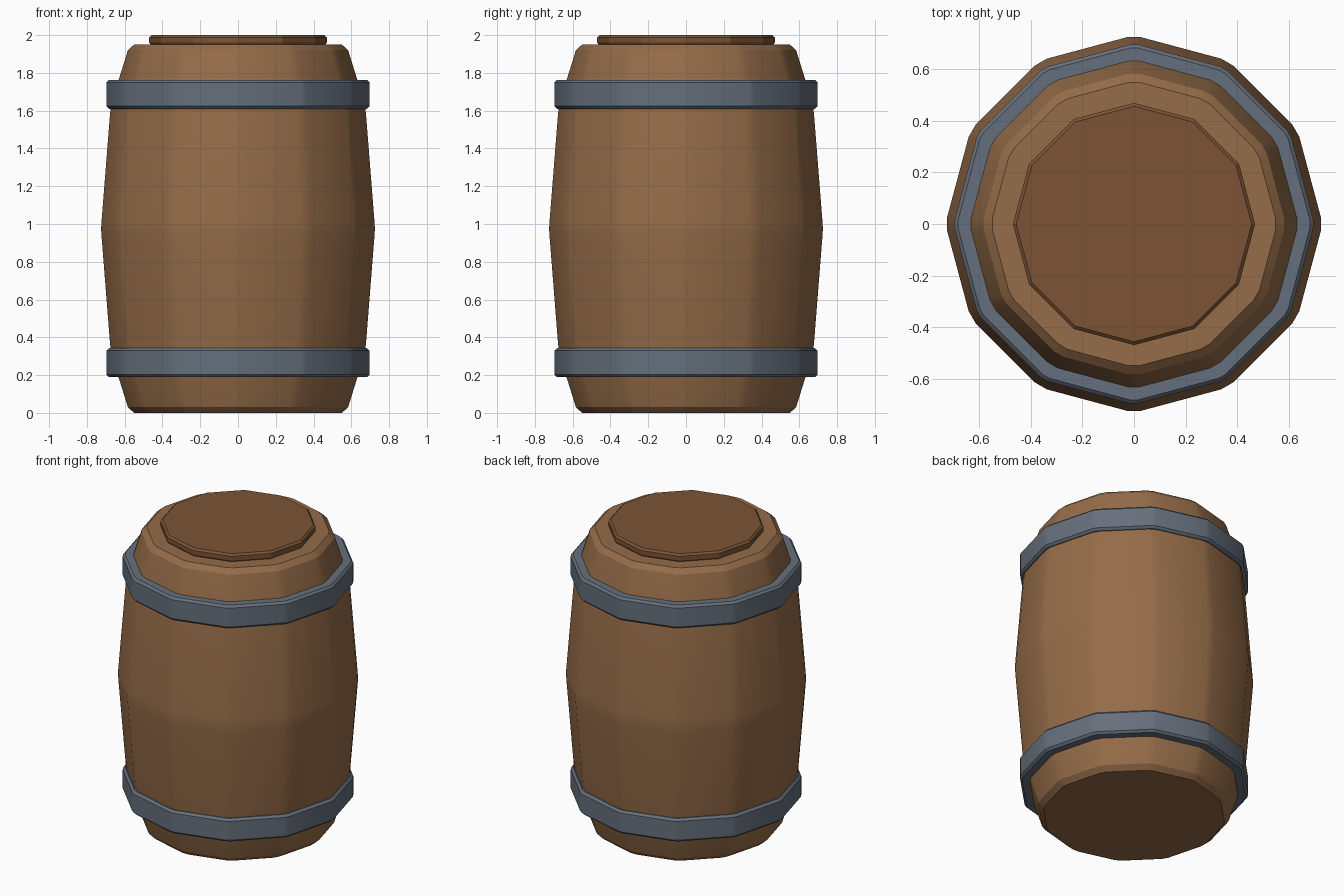
import bpy, bmesh, math

if "Cube" in bpy.data.objects:
    bpy.data.objects.remove(bpy.data.objects["Cube"])


def material(name, rgb):
    m = bpy.data.materials.new(name)
    m.diffuse_color = (*rgb, 1)
    m.use_nodes = True
    m.node_tree.nodes["Principled BSDF"].inputs["Base Color"].default_value = m.diffuse_color
    return m


def lathe(name, profile, mat, cut=0.0, closed=False, sides=12):
    """Spin (radius, z) points around z; cut = half-angle of the chamfered corners."""
    bm = bmesh.new()
    angles = []
    for i in range(sides):
        a = math.tau * i / sides
        c = math.radians(cut)
        angles += [a - c, a + c] if cut else [a]
    k = 1 / math.cos(math.radians(cut))
    rings = [[bm.verts.new((r * k * math.cos(a), r * k * math.sin(a), z)) for a in angles]
             for r, z in profile]
    pairs = list(zip(rings, rings[1:]))
    if closed:
        pairs.append((rings[-1], rings[0]))
    n = len(angles)
    for lo, hi in pairs:
        for i in range(n):
            j = (i + 1) % n
            bm.faces.new((lo[i], lo[j], hi[j], hi[i]))
    if not closed:
        bm.faces.new(rings[0][::-1])
        bm.faces.new(rings[-1])
    bmesh.ops.recalc_face_normals(bm, faces=bm.faces)
    mesh = bpy.data.meshes.new(name)
    bm.to_mesh(mesh)
    bm.free()
    mesh.materials.append(mat)
    ob = bpy.data.objects.new(name, mesh)
    bpy.context.collection.objects.link(ob)
    return ob


wood = material("wood", (0.30, 0.15, 0.065))
dark_wood = material("dark_wood", (0.20, 0.088, 0.035))
iron = material("iron", (0.13, 0.16, 0.20))

# Barrel body: half profile mirrored about mid height
H = 1.95
half = [(0.55, 0.0), (0.583, 0.03), (0.667, 0.30), (0.677, 0.36), (0.722, 0.93)]
profile = half + [(0.725, H / 2)] + [(r, H - z) for r, z in reversed(half)]
lathe("barrel_body", profile, wood, cut=2.2)

# Iron hoops near both ends
b = 0.014
for name, z0 in (("lower_hoop", 0.19), ("upper_hoop", 1.61)):
    z1, r = z0 + 0.153, 0.697
    lathe(name, [(0.60, z0), (r - b, z0), (r, z0 + b), (r, z1 - b), (r - b, z1), (0.60, z1)],
          iron, cut=1.2, closed=True)

# Raised lid
lathe("lid", [(0.46, 1.945), (0.47, 1.96), (0.47, 1.988), (0.457, 2.0)], dark_wood)

# Soften only the shallow chamfers
for ob in bpy.context.collection.objects:
    ob.select_set(True)
    bpy.context.view_layer.objects.active = ob
bpy.ops.object.shade_smooth_by_angle(angle=math.radians(20))
